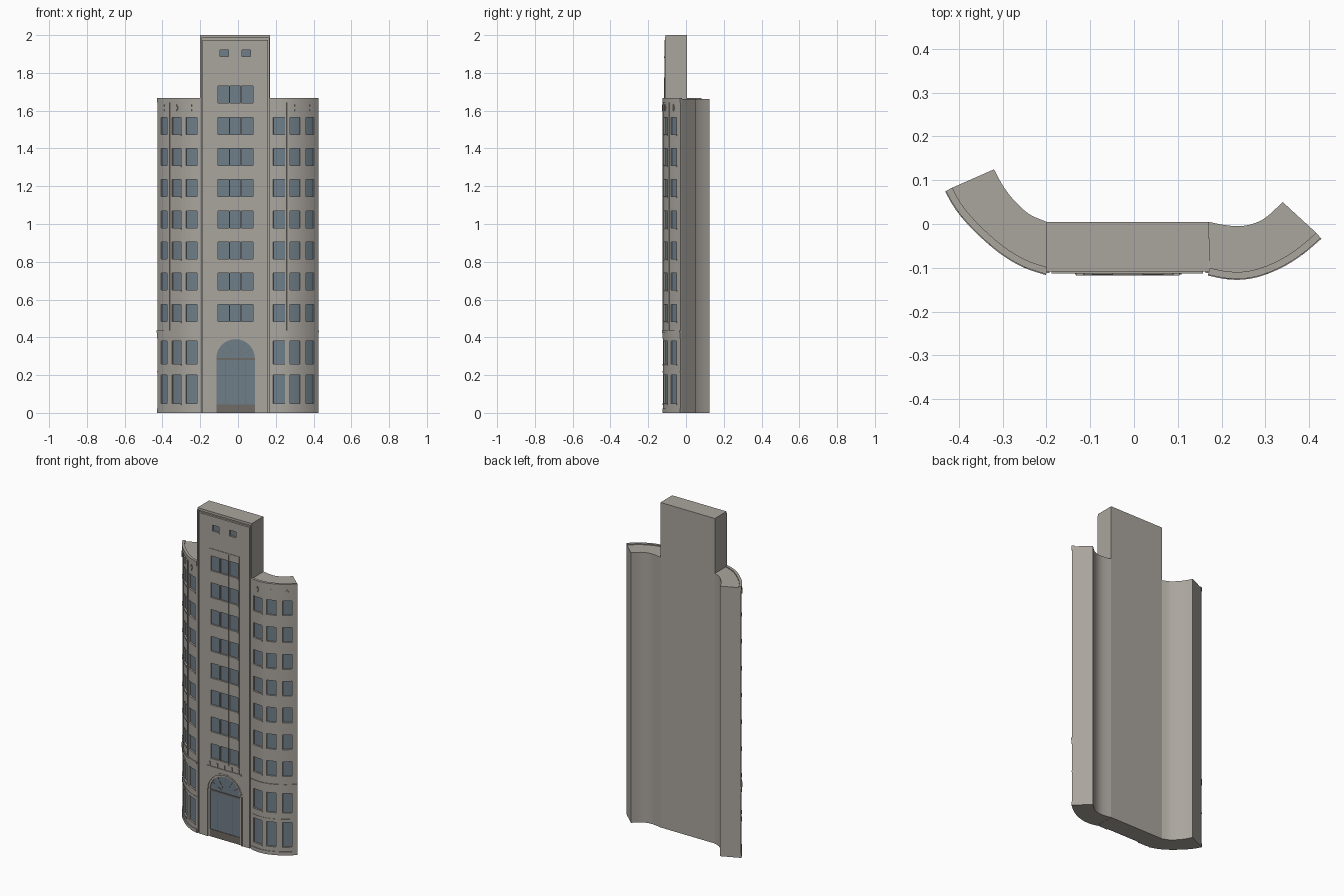
import bpy, bmesh, math

cube = bpy.data.objects.get("Cube")
if cube:
    bpy.data.objects.remove(cube)


def material(name, rgb):
    m = bpy.data.materials.new(name)
    m.use_nodes = True
    m.diffuse_color = (*rgb, 1)
    m.node_tree.nodes["Principled BSDF"].inputs["Base Color"].default_value = (*rgb, 1)
    return m


MATS = [material("warm grey stone", (0.40, 0.375, 0.34)),
        material("blue grey glass", (0.16, 0.21, 0.25)),
        material("dark bronze", (0.16, 0.145, 0.13))]
STONE, GLASS, BRONZE = range(3)


def finish(name, bm):
    bmesh.ops.recalc_face_normals(bm, faces=bm.faces)
    me = bpy.data.meshes.new(name)
    bm.to_mesh(me)
    bm.free()
    ob = bpy.data.objects.new(name, me)
    for m in MATS:
        me.materials.append(m)
    bpy.context.collection.objects.link(ob)
    bpy.ops.object.select_all(action='DESELECT')
    ob.select_set(True)
    bpy.context.view_layer.objects.active = ob
    bpy.ops.object.shade_smooth_by_angle(angle=math.radians(30))
    return ob


def spline(pts):
    """Smooth y(x) through a few plan points, returning height and slope."""
    n = len(pts)
    slope = []
    for i in range(n):
        a, b = pts[max(i - 1, 0)], pts[min(i + 1, n - 1)]
        slope.append((b[1] - a[1]) / (b[0] - a[0]))

    def y(x):
        i = max(k for k in range(n - 1) if k == 0 or x >= pts[k][0])
        (xa, ya), (xb, yb) = pts[i], pts[i + 1]
        h = xb - xa
        t = (x - xa) / h
        return (ya * (1 + 2 * t) * (1 - t) ** 2 + yb * t * t * (3 - 2 * t)
                + h * slope[i] * t * (1 - t) ** 2 + h * slope[i + 1] * t * t * (t - 1))
    return y


def at(curve, x, off):
    e = 0.0005
    d = (curve(x + e) - curve(x - e)) / (2 * e)
    s = math.hypot(d, 1)
    return x + off * d / s, curve(x) - off / s


def samples(x0, x1, step=0.012):
    n = max(1, math.ceil((x1 - x0) / step))
    return [x0 + (x1 - x0) * i / n for i in range(n + 1)]


def slab(bm, curve, x0, x1, z0, z1, inner, outer, mat=STONE, step=0.012):
    """Block following a wall line, between two offsets and two heights."""
    rings = []
    for x in samples(x0, x1, step):
        a, b = at(curve, x, inner), at(curve, x, outer)
        rings.append([bm.verts.new(p) for p in
                      ((*a, z0), (*b, z0), (*b, z1), (*a, z1))])
    faces = [bm.faces.new(rings[0]), bm.faces.new(rings[-1])]
    for r, s in zip(rings, rings[1:]):
        for i in range(4):
            j = (i + 1) % 4
            faces.append(bm.faces.new((r[i], r[j], s[j], s[i])))
    for f in faces:
        f.material_index = mat


def prism(bm, pts, direction, mat=STONE):
    """Extrude a flat outline of 3D points."""
    face = bm.faces.new([bm.verts.new(p) for p in pts])
    new = bmesh.ops.extrude_face_region(bm, geom=[face], use_keep_orig=True)["geom"]
    bmesh.ops.translate(bm, vec=direction,
                        verts=[g for g in new if isinstance(g, bmesh.types.BMVert)])
    for g in new:
        if isinstance(g, bmesh.types.BMFace):
            g.material_index = mat
            for e in g.edges:
                for f in e.link_faces:
                    f.material_index = mat
    face.material_index = mat


def facade(bm, curve, x0, x1, z0, z1, cols, rows, step=0.012):
    """Wall skin with real openings, glass set back inside, and sills."""
    edges = [x0] + [x for c in cols for x in c] + [x1]
    for a, b in zip(edges[::2], edges[1::2]):
        slab(bm, curve, a, b, z0, z1, -0.013, 0, STONE, step)
    levels = [z0] + [z for r in rows for z in r] + [z1]
    for a, b in cols:
        for lo, hi in zip(levels[::2], levels[1::2]):
            slab(bm, curve, a, b, lo, hi, -0.013, 0, STONE, step)
        for lo, hi in rows:
            slab(bm, curve, a, b, lo, hi, -0.013, -0.008, GLASS, step)
            slab(bm, curve, a - 0.002, b + 0.002, lo - 0.008, lo, 0, 0.0025, STONE, step)


FLOORS = [(0.485 + 0.165 * i, 0.575 + 0.165 * i) for i in range(7)]
WING_ROWS = [(0.05, 0.20), (0.26, 0.38)] + FLOORS
WING_TOP = 1.668


def wing(name, outer_pts, inner_pts, cols, piers):
    outer, inner = spline(outer_pts), spline(inner_pts)
    x0, x1 = outer_pts[0][0], outer_pts[-1][0]
    # solid core behind the skin
    bm = bmesh.new()
    plan = [at(outer, x, -0.012) for x in samples(x0, x1)]
    plan += [(x, inner(x)) for x in reversed(samples(inner_pts[0][0], inner_pts[-1][0], 0.008))]
    prism(bm, [(*p, 0) for p in plan], (0, 0, WING_TOP - 0.006))
    finish(name + "_core", bm)
    # windowed wall
    bm = bmesh.new()
    facade(bm, outer, x0, x1, 0, WING_TOP, cols, WING_ROWS)
    finish(name + "_wall", bm)
    # plinth, string courses, belt and cornice
    bm = bmesh.new()
    for lo, hi, out in ((0, 0.022, 0.003), (0.213, 0.222, 0.002), (0.395, 0.425, 0.002),
                        (0.425, 0.436, 0.005), (1.642, WING_TOP, 0.003)):
        slab(bm, outer, x0, x1, lo, hi, -0.002, out)
    finish(name + "_courses", bm)
    # slim piers between bays and small rosettes above them
    bm = bmesh.new()
    for x in piers:
        slab(bm, outer, x - 0.004, x + 0.004, 0.436, 1.642, -0.002, 0.003)
    for a, b in cols:
        m = (a + b) / 2
        slab(bm, outer, m - 0.007, m + 0.007, 1.607, 1.622, -0.002, 0.003)
        slab(bm, outer, m - 0.003, m + 0.003, 1.597, 1.632, -0.002, 0.0045)
    finish(name + "_piers", bm)


wing("right_wing",
     [(-0.427, 0.077), (-0.413, 0.05), (-0.39, 0.018), (-0.35, -0.024),
      (-0.30, -0.066), (-0.25, -0.095), (-0.20, -0.112)],
     [(-0.32, 0.125), (-0.30, 0.088), (-0.275, 0.055), (-0.24, 0.023), (-0.20, 0.005)],
     [(-0.408, -0.377), (-0.35, -0.302), (-0.276, -0.218)], (-0.364, -0.289))
wing("left_wing",
     [(0.17, -0.113), (0.21, -0.121), (0.25, -0.122), (0.29, -0.114),
      (0.34, -0.093), (0.385, -0.064), (0.425, -0.03)],
     [(0.17, 0.005), (0.205, -0.002), (0.24, -0.005), (0.27, 0.0),
      (0.30, 0.014), (0.34, 0.05)],
     [(0.186, 0.249), (0.276, 0.329), (0.361, 0.403)], (0.262, 0.345))

# central tower
TX0, TX1, FRONT = -0.20, 0.17, -0.113
LEFT, RIGHT = TX0 + 0.012, TX1 - 0.012


def flat(x):
    return FRONT


def box(bm, x0, x1, z0, z1, inner, outer, mat=STONE):
    slab(bm, flat, x0, x1, z0, z1, inner, outer, mat, 9)


bm = bmesh.new()
box(bm, TX0, TX1, 0, 2.0, -0.118, -0.012)
for x in (TX0, TX1 - 0.007):
    box(bm, x, x + 0.007, 0, 1.99, -0.013, -0.001)
box(bm, TX0, TX1, 1.985, 2.0, -0.013, -0.004)
finish("tower_core", bm)

# tower wall: doorway zone, window shaft and upper zone
DX0, DX1, SPRING, DOOR_TOP = -0.127, 0.101, 0.288, 0.42
MID, RAD = (DX0 + DX1) / 2, (DX1 - DX0) / 2
COLS = [(-0.106, -0.048), (-0.042, 0.013), (0.019, 0.08)]
bm = bmesh.new()
for a, b in ((LEFT, DX0), (DX1, RIGHT)):
    box(bm, a, b, 0, DOOR_TOP, -0.013, 0)
facade(bm, flat, LEFT, RIGHT, DOOR_TOP, 1.80, COLS, FLOORS + [(1.64, 1.73)], 9)
facade(bm, flat, LEFT, RIGHT, 1.80, 1.975, [(-0.094, -0.05), (0.021, 0.065)],
       [(1.887, 1.922)], 9)
finish("tower_wall", bm)


def arc(r, y, reverse=False):
    pts = [(MID + r * math.cos(math.pi * i / 24), y, SPRING + r * math.sin(math.pi * i / 24))
           for i in range(25)]
    return pts[::-1] if reverse else pts


def arch_band(bm, r0, r1, y0, y1, mat):
    """Arched band with straight jambs down to the ground."""
    outline = ([(MID + r1, y0, 0)] + arc(r1, y0) + [(MID - r1, y0, 0), (MID - r0, y0, 0)]
               + arc(r0, y0, True) + [(MID + r0, y0, 0)])
    prism(bm, outline, (0, y1 - y0, 0), mat)


# arched entrance surround
bm = bmesh.new()
prism(bm, [(DX1, FRONT, DOOR_TOP), (DX0, FRONT, DOOR_TOP)] + arc(RAD, FRONT, True),
      (0, 0.013, 0))
arch_band(bm, RAD - 0.001, RAD + 0.008, FRONT - 0.002, FRONT + 0.002, STONE)
arch_band(bm, RAD - 0.012, RAD, FRONT + 0.005, FRONT + 0.013, STONE)
finish("entrance_arch", bm)

# entrance glazing with transom, bars and kick panel
bm = bmesh.new()
gy = FRONT + 0.009
gr = RAD - 0.011
prism(bm, [(MID + gr, gy, 0)] + arc(gr, gy) + [(MID - gr, gy, 0)], (0, 0.004, 0), GLASS)
finish("entrance_glass", bm)
bm = bmesh.new()
box(bm, MID - gr, MID + gr, SPRING - 0.007, SPRING + 0.002, -0.01, -0.005, BRONZE)
box(bm, MID - gr, MID + gr, 0, 0.045, -0.01, -0.006, BRONZE)
for k in (-0.5, 0.5):
    x = MID + gr * k
    box(bm, x - 0.001, x + 0.001, 0.045, SPRING, -0.01, -0.0075, BRONZE)
for i in range(1, 6):
    a = math.pi * i / 6
    c, s = math.cos(a), math.sin(a)
    w = 0.0008
    ends = ((0.03, -w), (gr, -w), (gr, w), (0.03, w))
    prism(bm, [(MID + r * c - t * s, gy - 0.0015, SPRING + r * s + t * c) for r, t in ends],
          (0, 0.002, 0), BRONZE)
finish("entrance_bars", bm)

# fins framing the window shaft, ledge and small brackets
bm = bmesh.new()
for x in (-0.112, -0.045, 0.016, 0.086):
    box(bm, x - 0.002, x + 0.002, 0.47, 1.775, -0.002, 0.003)
box(bm, -0.114, 0.088, 1.768, 1.776, -0.002, 0.003)
box(bm, -0.132, 0.104, 0.43, 0.438, -0.002, 0.005)
for i in range(5):
    x = -0.112 + i * 0.0495
    box(bm, x - 0.004, x + 0.004, 0.438, 0.465, -0.002, 0.004)
finish("window_shaft_trim", bm)
